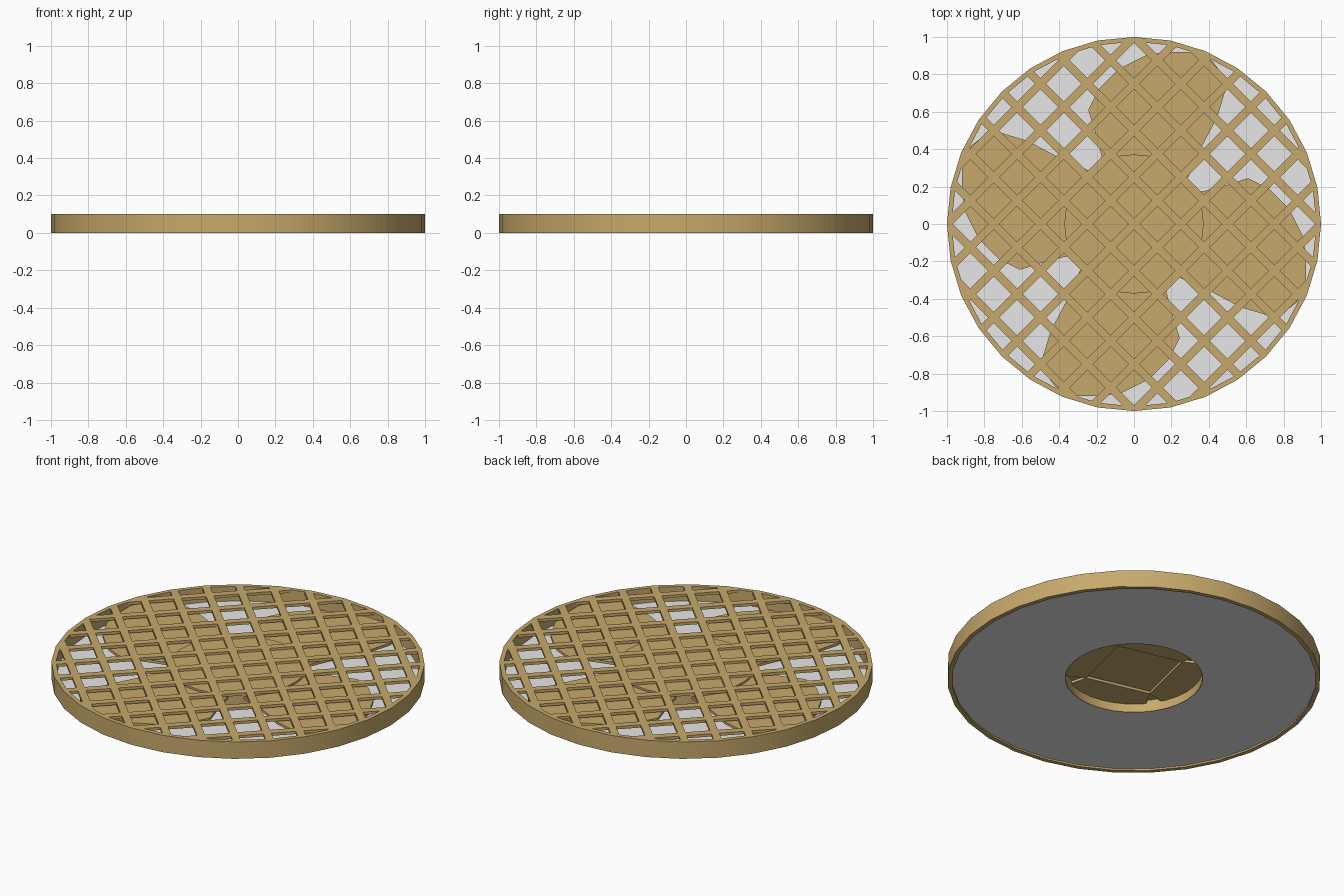
import bpy, math
from math import sin, cos, pi, sqrt

cube = bpy.data.objects.get("Cube")
if cube:
    bpy.data.objects.remove(cube)


def material(name, colour):
    m = bpy.data.materials.new(name)
    m.use_nodes = True
    m.diffuse_color = colour
    m.node_tree.nodes["Principled BSDF"].inputs["Base Color"].default_value = colour
    return m


tan = material("tan", (0.57, 0.40, 0.149, 1))
grey = material("grey", (0.8, 0.8, 0.8, 1))


def add(name, verts, faces, mat, smooth=False):
    mesh = bpy.data.meshes.new(name)
    mesh.from_pydata(verts, [], faces)
    mesh.materials.append(mat)
    ob = bpy.data.objects.new(name, mesh)
    bpy.context.collection.objects.link(ob)
    if smooth:
        bpy.ops.object.select_all(action="DESELECT")
        ob.select_set(True)
        bpy.context.view_layer.objects.active = ob
        bpy.ops.object.shade_smooth_by_angle(angle=math.radians(30))
    return ob


def ring(name, inner, outer, low, high, mat, sides=32):
    """Round ring with a rectangular cross-section."""
    section = [(inner, low), (outer, low), (outer, high), (inner, high)]
    verts = [(r * cos(2 * pi * i / sides), r * sin(2 * pi * i / sides), z)
             for i in range(sides) for r, z in section]
    faces = []
    for i in range(sides):
        j = (i + 1) % sides
        for k in range(4):
            n = (k + 1) % 4
            faces.append((i * 4 + k, j * 4 + k, j * 4 + n, i * 4 + n)[::-1])
    return add(name, verts, faces, mat, True)


def prism(name, outline, low, high, mat, smooth=False):
    """Slab from a counter-clockwise outline."""
    n = len(outline)
    verts = [(x, y, z) for z in (low, high) for x, y in outline]
    faces = [tuple(reversed(range(n))), tuple(range(n, 2 * n))]
    faces += [(i, (i + 1) % n, n + (i + 1) % n, n + i) for i in range(n)]
    return add(name, verts, faces, mat, smooth)


# Outer rim and recessed floor with a central opening
ring("rim", 0.975, 1.0, 0.0, 0.1, tan)
ring("floor", 0.372, 0.98, 0.01, 0.014, grey)

# Hub: an upturned cup, open underneath
HUB = 0.372
ring("hub_wall", HUB - 0.005, HUB, 0.01, 0.086, tan)
circle = [(HUB * cos(pi * i / 16), HUB * sin(pi * i / 16)) for i in range(32)]
prism("hub_cap", circle, 0.08, 0.086, tan, True)

# Four fan blades whose roots meet in a square inside the hub
blade = [(-0.14, 0.23), (0.23, 0.14), (0.29, 0.25), (0.355, 0.4), (0.445, 0.57),
         (0.49, 0.72), (0.48, 0.79), (0.42, 0.87), (0.33, 0.92), (0.17, 0.92),
         (0.06, 0.9), (-0.08, 0.83), (-0.19, 0.72), (-0.245, 0.61),
         (-0.21, 0.5), (-0.17, 0.35)]
for q in range(4):
    c, s = cos(q * pi / 2), sin(q * pi / 2)
    prism(f"blade_{q + 1}", [(x * c - y * s, x * s + y * c) for x, y in blade],
          0.06, 0.075, tan)

# Diagonal lattice guard, each bar trimmed to the rim
PITCH, HALF, REACH = 0.125 * sqrt(2), 0.0215, 0.98
for direction, angle in (("rising", pi / 4), ("falling", -pi / 4)):
    c, s = cos(angle), sin(angle)
    for k in range(-5, 6):
        a, b = k * PITCH - HALF, k * PITCH + HALF
        la, lb = sqrt(REACH ** 2 - a * a), sqrt(REACH ** 2 - b * b)
        corners = [(-la, a), (la, a), (lb, b), (-lb, b)]
        prism(f"{direction}_bar_{k + 6}",
              [(x * c - y * s, x * s + y * c) for x, y in corners],
              0.084, 0.1, tan)
